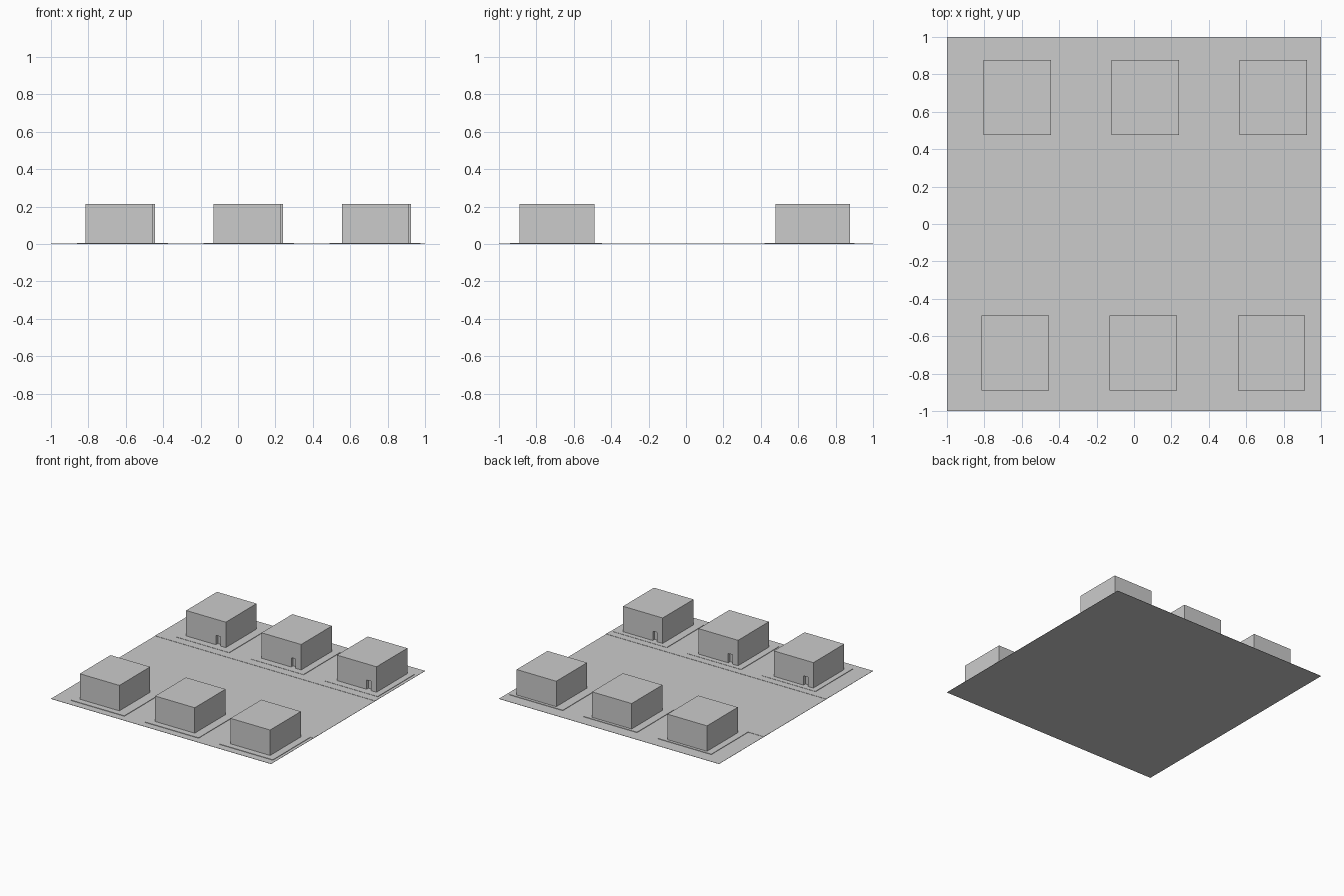
import bpy

if "Cube" in bpy.data.objects:
    bpy.data.objects.remove(bpy.data.objects["Cube"])


def box(name, x0, x1, y0, y1, z0, z1):
    bpy.ops.mesh.primitive_cube_add(size=1, location=((x0 + x1) / 2, (y0 + y1) / 2, (z0 + z1) / 2))
    ob = bpy.context.object
    ob.name = name
    ob.scale = (x1 - x0, y1 - y0, z1 - z0)
    bpy.ops.object.transform_apply(location=True, rotation=False, scale=True)
    return ob


def house(name, x0, y0, door_side):
    """Flat-roofed block with a narrow doorway facing the street."""
    w, d = 0.36, 0.40
    body = box(name, x0, x0 + w, y0, y0 + d, 0.001, 0.215)
    if door_side < 0:
        dx, dy = x0 + 0.27, y0
    else:
        dx, dy = x0 + w - 0.31, y0 + d
    cutter = box(name + "_doorway_cutter", dx, dx + 0.04, dy - 0.025, dy + 0.025, 0.006, 0.083)
    mod = body.modifiers.new("doorway", 'BOOLEAN')
    mod.operation = 'DIFFERENCE'
    mod.solver = 'EXACT'
    mod.object = cutter
    bpy.context.view_layer.objects.active = body
    bpy.ops.object.modifier_apply(modifier=mod.name)
    bpy.data.objects.remove(cutter)


# Ground slab
box("ground", -1, 1, -1, 1, 0, 0.002)

# Pavements along both sides of the road
box("front_pavement", -1, 1, -0.45, -0.39, 0.001, 0.004)
box("back_pavement", -1, 1, 0.35, 0.42, 0.001, 0.004)

# Three plots per row, each with a raised pad and a house
for i in range(3):
    shift = i * 0.685
    for row, hx, hy, py0, py1, side in (
        ("front", -0.815, -0.89, -0.94, -0.45, 1),
        ("back", -0.805, 0.477, 0.42, 0.90, -1),
    ):
        px = -0.86 + i * 0.675
        box(f"{row}_plot_{i + 1}", px, px + 0.485, py0, py1, 0.001, 0.006)
        house(f"{row}_house_{i + 1}", hx + shift, hy, side)
